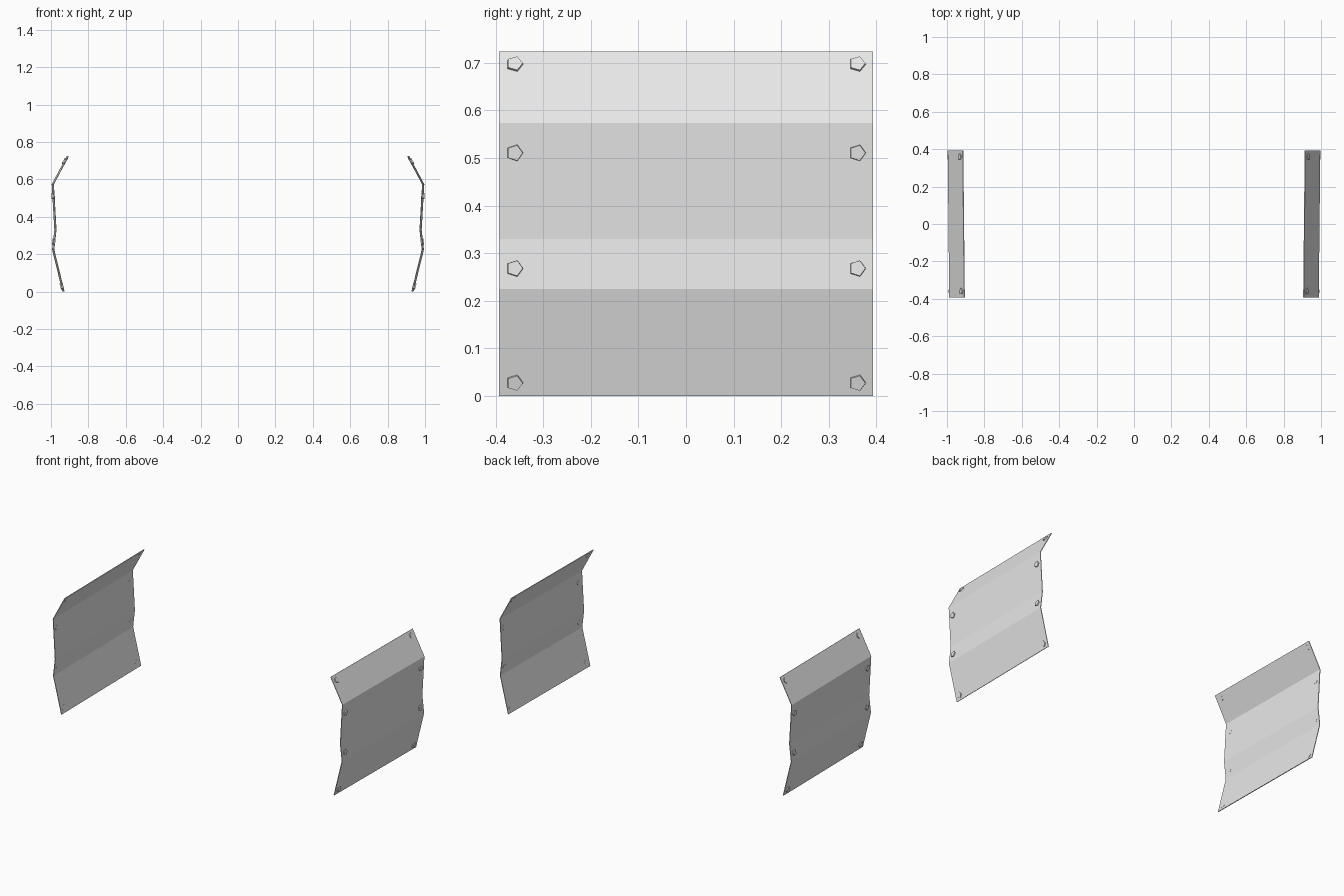
import bpy
import bmesh
from math import pi
from mathutils import Matrix, Vector

cube = bpy.data.objects.get("Cube")
if cube:
    bpy.data.objects.remove(cube, do_unlink=True)

# One plain grey for sheets and rivets
grey = bpy.data.materials.new("light_grey")
grey.use_nodes = True
grey.diffuse_color = (0.8, 0.8, 0.8, 1)
grey.node_tree.nodes["Principled BSDF"].inputs["Base Color"].default_value = grey.diffuse_color

HALF_LENGTH = 0.393
SKEW = 0.004          # the back end flares out slightly
PROFILE = [(0.935, 0.0), (0.99, 0.225), (0.978, 0.33), (0.992, 0.574), (0.912, 0.724)]
RIVET_Z = [0.028, 0.268, 0.511, 0.697]
RIVET_Y = 0.36


def make_object(name, bm):
    mesh = bpy.data.meshes.new(name)
    bm.to_mesh(mesh)
    bm.free()
    mesh.materials.append(grey)
    obj = bpy.data.objects.new(name, mesh)
    bpy.context.collection.objects.link(obj)
    return obj


def mirror_if(bm, side):
    if side < 0:
        bmesh.ops.scale(bm, vec=(-1, 1, 1), verts=bm.verts)
        bmesh.ops.reverse_faces(bm, faces=bm.faces)


def sheet_point(z):
    """Point on the profile at height z, with the outward normal and slope."""
    for (x0, z0), (x1, z1) in zip(PROFILE, PROFILE[1:]):
        if z0 <= z <= z1:
            x = x0 + (x1 - x0) * (z - z0) / (z1 - z0)
            up = Vector((x1 - x0, 0, z1 - z0)).normalized()
            return x, Vector((up.z, 0, -up.x)), up


def make_panel(name, side):
    # Folded sheet swept along y
    bm = bmesh.new()
    rows = [[bm.verts.new((x + SKEW * e, HALF_LENGTH * e, z)) for e in (-1, 1)]
            for x, z in PROFILE]
    for low, high in zip(rows, rows[1:]):
        bm.faces.new((low[0], low[1], high[1], high[0]))
    mirror_if(bm, side)
    obj = make_object(name, bm)
    solid = obj.modifiers.new("thickness", 'SOLIDIFY')
    solid.thickness = 0.004
    solid.offset = -1


def make_rivets(name, side):
    # Five-sided rivets lying on the sheet
    bm = bmesh.new()
    for z in RIVET_Z:
        x, normal, up = sheet_point(z)
        for e in (-1, 1):
            basis = Matrix((Vector((0, 1, 0)), up, normal)).transposed().to_4x4()
            place = Matrix.Translation((x + SKEW * e * 0.9, RIVET_Y * e, z))
            turn = Matrix.Rotation(-pi / 2, 4, 'Z')
            made = bmesh.ops.create_cone(bm, cap_ends=True, segments=5, radius1=0.019,
                                         radius2=0.017, depth=0.01,
                                         matrix=Matrix.Identity(4))
            # Turn one corner towards the back
            corner = max(made["verts"], key=lambda v: v.co.xy.length).co
            turn = Matrix.Rotation(-Vector((1, 0)).angle_signed(corner.xy) * -1, 4, 'Z')
            bmesh.ops.transform(bm, matrix=place @ basis @ turn, verts=made["verts"])
    mirror_if(bm, side)
    make_object(name, bm)


for label, side in (("left", 1), ("right", -1)):
    make_panel(label + "_side_panel", side)
    make_rivets(label + "_panel_rivets", side)
